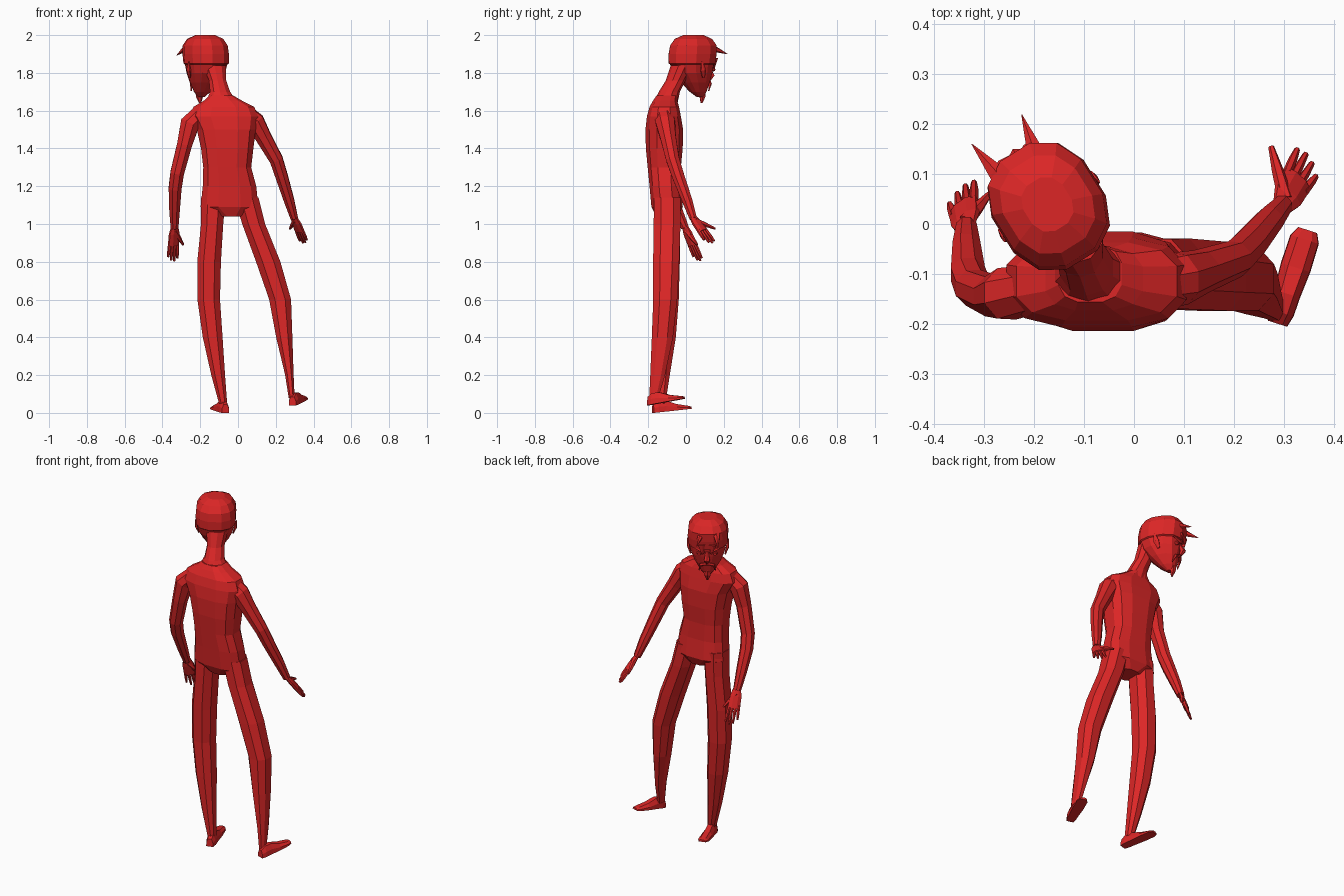
import bpy, bmesh, math
from mathutils import Vector as V

red = bpy.data.materials.new("flat_red")
red.diffuse_color = (0.716, 0.0194, 0.0194, 1)


def skin(name, rings):
    """Bridge equal-length rings of points and cap both ends."""
    bm = bmesh.new()
    loops = [[bm.verts.new(p) for p in r] for r in rings]
    n = len(loops[0])
    for a, b in zip(loops, loops[1:]):
        for i in range(n):
            j = (i + 1) % n
            bm.faces.new((a[i], a[j], b[j], b[i]))
    bm.faces.new(loops[0][::-1])
    bm.faces.new(loops[-1])
    bmesh.ops.recalc_face_normals(bm, faces=bm.faces)
    me = bpy.data.meshes.new(name)
    bm.to_mesh(me)
    bm.free()
    me.materials.append(red)
    ob = bpy.data.objects.new(name, me)
    bpy.context.collection.objects.link(ob)
    return ob


def oval(c, u, v, ru, rv, n, p=2.0):
    """Super-ellipse ring round c in the plane of u and v."""
    pts = []
    for i in range(n):
        a = 2 * math.pi * (i + 0.5) / n
        cu, sv = math.cos(a), math.sin(a)
        pts.append(c + u * math.copysign(abs(cu) ** (2 / p), cu) * ru
                   + v * math.copysign(abs(sv) ** (2 / p), sv) * rv)
    return pts


def stack(name, rows, n=8, p=2.0):
    """Loft of level rings: x, y, z, half width, half depth."""
    X, Y = V((1, 0, 0)), V((0, 1, 0))
    return skin(name, [oval(V(r[:3]), X, Y, r[3], r[4], n, p) for r in rows])


def tube(name, pts, radii, n=8, side=(1, 0, 0), flat=1.0):
    """Tube along a path; side gives the width axis, flat the thickness ratio."""
    pts = [V(q) for q in pts]
    rings = []
    for i, c in enumerate(pts):
        t = (pts[min(i + 1, len(pts) - 1)] - pts[max(i - 1, 0)]).normalized()
        w = t.cross(V(side)).normalized()
        u = w.cross(t)
        rings.append(oval(c, u, w, radii[i], radii[i] * flat, n))
    return skin(name, rings)


# Torso
stack("torso", [(-.035, -.1, 1.04, .06, .06), (-.045, -.1, 1.09, .157, .085),
                (-.045, -.11, 1.2, .145, .085), (-.057, -.115, 1.3, .13, .09),
                (-.057, -.115, 1.4, .142, .1), (-.062, -.115, 1.5, .16, .102),
                (-.075, -.117, 1.57, .185, .092), (-.075, -.115, 1.62, .165, .08),
                (-.08, -.11, 1.655, .10, .065), (-.088, -.1, 1.68, .065, .058)], 12, 2.8)
# Neck
stack("neck", [(-.085, -.11, 1.64, .09, .065), (-.095, -.088, 1.7, .056, .056),
               (-.108, -.055, 1.76, .048, .052), (-.125, -.02, 1.84, .065, .06)], 10)

# Legs
stack("left_leg", [(-.13, -.1, 1.14, .07, .075), (-.137, -.1, 1.0, .063, .075),
                   (-.153, -.1, .8, .067, .072), (-.155, -.1, .6, .064, .066),
                   (-.134, -.11, .4, .056, .06), (-.105, -.125, .2, .039, .042),
                   (-.079, -.135, .05, .023, .028)], 8, 2.3)
stack("right_leg", [(.045, -.1, 1.14, .068, .075), (.083, -.1, 1.0, .065, .076),
                    (.16, -.105, .8, .069, .074), (.223, -.11, .6, .062, .068),
                    (.245, -.125, .4, .046, .06), (.272, -.15, .2, .024, .042),
                    (.284, -.17, .08, .017, .026)], 8, 2.3)


# Feet: heel, ankle, instep and toe sections
def foot(name, heel, toe):
    heel, d = V(heel), V(toe) - V(heel)
    s = V((d.y, -d.x, 0)).normalized()
    up = V((0, 0, 1))
    rings = []
    for t, w, h in ((0, .02, .045), (.12, .026, .06), (.32, .027, .058),
                    (.6, .031, .034), (.9, .03, .018), (1, .02, .012)):
        c = heel + d * t
        rings.append([c - s * w, c + s * w, c + s * w * .95 + up * h * .5,
                      c + s * w * .5 + up * h, c - s * w * .5 + up * h,
                      c - s * w * .95 + up * h * .5])
    skin(name, rings)


foot("left_foot", (-.066, -.175, 0), (-.125, .025, .022))
foot("right_foot", (.288, -.2, .04), (.348, -.012, .075))

# Arms
tube("left_arm", [(-.2, -.13, 1.58), (-.255, -.14, 1.53), (-.283, -.145, 1.42),
                  (-.322, -.128, 1.27), (-.333, -.1, 1.19), (-.336, -.045, 1.07),
                  (-.336, -.005, .98)],
     [.05, .055, .043, .039, .037, .03, .022])
tube("right_arm", [(.03, -.12, 1.59), (.09, -.11, 1.54), (.135, -.095, 1.46),
                   (.203, -.07, 1.34), (.232, -.04, 1.25), (.272, .008, 1.12),
                   (.298, .038, 1.03)],
     [.05, .055, .045, .038, .035, .029, .021])


# Hands: flat palm, four fingers and a thumb
def hand(side, wrist, tip, spread, thumb):
    w, d, s = V(wrist), V(tip) - V(wrist), V(spread).normalized()
    tube(side + "_palm", [w - d * .05, w + d * .2, w + d * .55], [.021, .034, .036], 8, s, .42)
    for i, reach in enumerate((.9, 1.0, 1.02, .94)):
        k = (i - 1.5) * .017
        tube(f"{side}_finger_{i + 1}",
             [w + d * .48 + s * k, w + d * .75 + s * k * 1.15, w + d * reach + s * k * 1.25],
             [.010, .009, .006], 6, s)
    b, t = w + d * .12, V(thumb)
    tube(side + "_thumb", [b, b.lerp(t, .55), t], [.016, .012, .006], 6, s)


hand("left", (-.336, -.005, .985), (-.346, .068, .808), (.77, .64, 0), (-.29, .06, .89))
hand("right", (.298, .038, 1.035), (.35, .13, .902), (-.62, .78, 0), (.275, .155, .975))

# Head: local frame with right axis R and facing axis F
A = math.radians(32)
R, F, C = V((math.cos(A), math.sin(A), 0)), V((-math.sin(A), math.cos(A), 0)), V((-.171, .035, 0))


def face(r, f, z):
    return C + R * r + F * f + V((0, 0, z))


# Each row: height, back, front, half width
rows = [(1.672, .03, .062, .018), (1.70, -.01, .078, .042), (1.75, -.06, .092, .072),
        (1.80, -.105, .105, .094), (1.845, -.122, .112, .104), (1.85, -.13, .122, .11),
        (1.90, -.13, .13, .112), (1.945, -.122, .132, .108), (1.98, -.095, .105, .088),
        (2.0, -.05, .06, .048)]
skin("head", [oval(face(0, (b + f) / 2, z), R, F, w, (f - b) / 2, 12, 2.4)
              for z, b, f, w in rows])

# Horns
tube("left_horn", [(-.245, .06, 1.95), (-.275, .102, 1.93), (-.325, .16, 1.893)],
     [.024, .019, .001], 6, R)
tube("right_horn", [(-.18, .085, 1.955), (-.192, .13, 1.935), (-.225, .219, 1.9)],
     [.026, .022, .001], 6, R)

# Nose and goatee
tube("nose", [face(0, .1, 1.83), face(0, .118, 1.785), face(0, .105, 1.765)],
     [.008, .018, .010], 6, R)
tube("goatee", [face(0, .06, 1.715), face(0, .062, 1.675), face(0, .055, 1.64)],
     [.024, .02, .006], 6, R, .8)

for s, label in ((-1, "left"), (1, "right")):
    # Hood points, brows, eyes, moustache halves and ears
    tube(label + "_hood_point", [face(s * .03, .124, 1.88), face(s * .025, .118, 1.82)],
         [.022, .003], 5, R, .35)
    tube(label + "_brow", [face(s * .015, .117, 1.832), face(s * .07, .09, 1.85)],
         [.009, .006], 5, (0, 0, 1))
    tube(label + "_eye", [face(s * .042, .085, 1.818), face(s * .044, .11, 1.818)],
         [.016, .008], 8, R)
    tube(label + "_moustache", [face(s * .003, .102, 1.757), face(s * .035, .088, 1.745),
                                face(s * .045, .072, 1.705)], [.009, .009, .003], 5, (0, 0, 1))
    tube(label + "_ear", [face(s * .094, .01, 1.775), face(s * .106, .0, 1.815),
                          face(s * .112, -.01, 1.86)], [.008, .018, .004], 6, F, .5)
